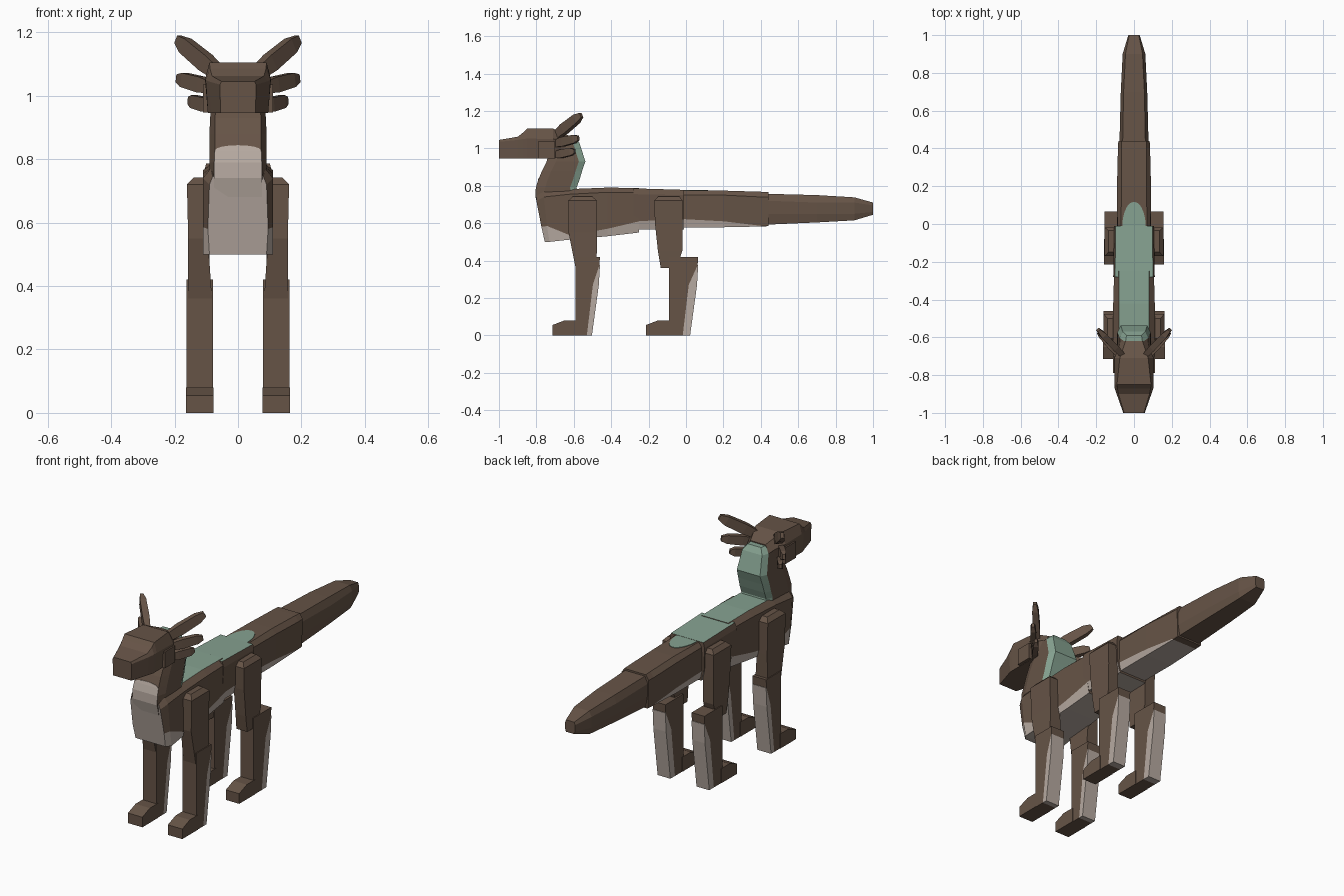
import bpy, bmesh, math
from mathutils import Vector


def material(name, rgb):
    m = bpy.data.materials.new(name)
    m.diffuse_color = (*rgb, 1)
    return m


MATS = [material("brown fur", (0.133, 0.088, 0.062)),
        material("pale cream", (0.47, 0.40, 0.355)),
        material("sage green", (0.24, 0.365, 0.285))]
BROWN, CREAM, GREEN = 0, 1, 2


def loft(name, rings, paint=lambda strip, c: BROWN, caps=(BROWN, BROWN)):
    """Skin a list of equal rings, painting each face by strip and centre."""
    bm = bmesh.new()
    vr = [[bm.verts.new(p) for p in r] for r in rings]
    n = len(rings[0])
    for a, b in zip(vr, vr[1:]):
        for i in range(n):
            k = (i + 1) % n
            f = bm.faces.new((a[i], a[k], b[k], b[i]))
            f.material_index = paint(i, f.calc_center_median())
    for r, mat in zip((vr[0], vr[-1]), caps):
        bm.faces.new(r).material_index = mat
    bmesh.ops.recalc_face_normals(bm, faces=bm.faces[:])
    me = bpy.data.meshes.new(name)
    bm.to_mesh(me)
    bm.free()
    for m in MATS:
        me.materials.append(m)
    ob = bpy.data.objects.new(name, me)
    bpy.context.collection.objects.link(ob)
    return ob


def section(y, rows):
    """Symmetric ring at y from (half width, z) rows, bottom to top."""
    return ([Vector((w, y, z)) for w, z in rows] +
            [Vector((-w, y, z)) for w, z in reversed(rows)])


def box_ring(z, y0, y1, x0, x1):
    return [Vector(p) for p in ((x0, y0, z), (x1, y0, z), (x1, y1, z), (x0, y1, z))]


def prism(name, poly, x0, x1, mat=BROWN):
    """Side-profile polygon (y, z) pushed through x."""
    return loft(name, [[Vector((x, y, z)) for y, z in poly] for x in (x0, x1)],
                lambda i, c: mat, (mat, mat))


def coat(i, c):
    # strips: 0 and 6 lower sides, 7 belly, 3 back
    if i in (0, 6, 7):
        return CREAM
    return GREEN if i == 3 and c.y > -0.62 else BROWN


# Front torso, chest end leaning forward at the top
front = [section(y, rows) for y, rows in (
    (-0.80, ((0.09, 0.50), (0.095, 0.58), (0.09, 0.72), (0.08, 0.745))),
    (-0.76, ((0.11, 0.50), (0.11, 0.585), (0.11, 0.74), (0.085, 0.772))),
    (-0.62, ((0.105, 0.512), (0.11, 0.535), (0.11, 0.755), (0.08, 0.782))),
    (-0.42, ((0.095, 0.53), (0.105, 0.57), (0.11, 0.765), (0.08, 0.79))),
    (-0.25, ((0.09, 0.55), (0.10, 0.61), (0.105, 0.765), (0.08, 0.788))))]
for p in front[0]:
    p.y += 0.045 * max(0, (0.70 - p.z) / 0.20)
for p in front[1]:
    p.y += 0.03 * max(0, (0.70 - p.z) / 0.20)
loft("front_torso", front, coat, (CREAM, BROWN))

# Rear torso
loft("rear_torso", [section(y, rows) for y, rows in (
    (-0.28, ((0.09, 0.565), (0.10, 0.61), (0.11, 0.755), (0.10, 0.786))),
    (-0.01, ((0.085, 0.567), (0.10, 0.62), (0.105, 0.75), (0.098, 0.778))))], coat)

# Tail base with pale underside, then the tapering tip
loft("tail_base", [section(y, rows) for y, rows in (
    (-0.02, ((0.08, 0.578), (0.09, 0.622), (0.088, 0.75), (0.07, 0.774))),
    (0.20, ((0.08, 0.578), (0.085, 0.61), (0.09, 0.75), (0.065, 0.774))),
    (0.40, ((0.075, 0.582), (0.078, 0.586), (0.085, 0.74), (0.065, 0.768))),
    (0.44, ((0.075, 0.584), (0.078, 0.588), (0.083, 0.74), (0.065, 0.766))))],
     lambda i, c: CREAM if i in (0, 6, 7) and c.y < 0.4 else BROWN)
loft("tail_tip", [section(y, rows) for y, rows in (
    (0.43, ((0.065, 0.592), (0.075, 0.65), (0.077, 0.72), (0.06, 0.757))),
    (0.70, ((0.058, 0.604), (0.068, 0.65), (0.07, 0.71), (0.055, 0.75))),
    (0.90, ((0.05, 0.615), (0.058, 0.65), (0.06, 0.71), (0.045, 0.738))),
    (1.00, ((0.025, 0.645), (0.03, 0.66), (0.03, 0.695), (0.025, 0.71))))])

# Rounded end of the green back stripe, lying on the tail
arc = [(0.062 * math.cos(t * math.pi / 10), 0.13 * math.sin(t * math.pi / 10) - 0.012)
       for t in range(11)]
loft("back_stripe_end", [[Vector((x, y, z)) for x, y in arc] for z in (0.771, 0.777)],
     lambda i, c: GREEN, (GREEN, GREEN))


# Neck: pale throat, green mane down the back
def neck_ring(z, yf, yb, wf, wm, wb):
    half = ((wf, yf), (wm, yf + 0.05), (wm, yb - 0.035), (wb, yb))
    return ([Vector((x, y, z)) for x, y in half] +
            [Vector((-x, y, z)) for x, y in reversed(half)])


def neck_coat(i, c):
    if i in (2, 3, 4):
        return GREEN
    return CREAM if i == 7 and c.z < 0.83 else BROWN


loft("neck", [neck_ring(*r) for r in (
    (0.68, -0.79, -0.57, 0.075, 0.085, 0.07),
    (0.74, -0.805, -0.575, 0.075, 0.088, 0.075),
    (0.79, -0.803, -0.585, 0.075, 0.09, 0.075),
    (0.83, -0.79, -0.57, 0.073, 0.09, 0.075),
    (0.88, -0.77, -0.555, 0.073, 0.09, 0.073),
    (0.93, -0.745, -0.538, 0.073, 0.088, 0.07),
    (1.03, -0.72, -0.57, 0.06, 0.075, 0.06),
    (1.06, -0.70, -0.59, 0.03, 0.045, 0.04))], neck_coat, (BROWN, GREEN))
# Rounded top of the throat patch
throat = [(0.072 * math.cos(t * math.pi / 8), 0.016 * math.sin(t * math.pi / 8))
          for t in range(9)]
loft("throat_patch", [[Vector((x, -0.787 + o + 0.4 * h, 0.828 + h)) for x, h in throat]
                      for o in (0, -0.006)], lambda i, c: CREAM, (CREAM, CREAM))

# Head and muzzle
loft("head", [section(y, rows) for y, rows in (
    (-1.00, ((0.055, 0.945), (0.057, 1.035), (0.052, 1.045))),
    (-0.90, ((0.085, 0.945), (0.092, 1.045), (0.082, 1.062))),
    (-0.87, ((0.095, 0.945), (0.102, 1.05), (0.088, 1.085))),
    (-0.85, ((0.095, 0.945), (0.104, 1.052), (0.09, 1.105))),
    (-0.71, ((0.095, 0.945), (0.104, 1.05), (0.075, 1.105))),
    (-0.62, ((0.06, 0.98), (0.07, 1.03), (0.045, 1.065))))])


def spike(name, base, tip, wide, tall):
    """Tapered four-sided ear or tuft between two points."""
    base, tip = Vector(base), Vector(tip)
    d = (tip - base).normalized()
    side = d.cross(Vector((0, 0, 1))).normalized()
    up = side.cross(d)
    rings = []
    for t, s in ((0, 0.75), (0.35, 1), (0.82, 0.9), (1, 0.5)):
        c = base.lerp(tip, t)
        rings.append([c + side * a * wide * s / 2 + up * b * tall * s / 2
                      for a, b in ((-1, -1), (1, -1), (1, 1), (-1, 1))])
    loft(name, rings)


# Paired parts
for label, s in (("right", 1), ("left", -1)):
    spike(label + "_ear", (s * 0.055, -0.70, 1.065), (s * 0.19, -0.56, 1.178), 0.035, 0.055)
    spike(label + "_upper_tuft", (s * 0.08, -0.70, 1.025), (s * 0.19, -0.575, 1.055), 0.03, 0.05)
    spike(label + "_lower_tuft", (s * 0.075, -0.70, 0.965), (s * 0.153, -0.595, 0.985), 0.03, 0.045)
    prism(label + "_cheek", [(-0.79, 0.947), (-0.70, 0.947), (-0.70, 1.036), (-0.79, 1.036)],
          s * 0.07, s * 0.111)

    # Front leg
    loft(label + "_front_thigh", [box_ring(z, y0, y1, s * x0, s * x1) for z, y0, y1, x0, x1 in (
        (0.36, -0.59, -0.478, 0.082, 0.158), (0.55, -0.628, -0.476, 0.095, 0.157),
        (0.72, -0.63, -0.476, 0.10, 0.161), (0.742, -0.605, -0.50, 0.10, 0.14))])
    # Hind leg
    loft(label + "_hind_thigh", [box_ring(z, y0, y1, s * x0, s * x1) for z, y0, y1, x0, x1 in (
        (0.36, -0.135, -0.05, 0.085, 0.15), (0.45, -0.15, -0.02, 0.09, 0.152),
        (0.60, -0.166, -0.018, 0.09, 0.153),
        (0.72, -0.17, -0.018, 0.09, 0.155), (0.742, -0.148, -0.035, 0.09, 0.135))])
    # Shins with pale backs, and feet
    for part, y, h, x1 in (("front", 0, 0.0, 0.162), ("hind", 0.5, 0.025, 0.156)):
        x0, x1 = s * 0.079, s * x1
        prism(f"{label}_{part}_shin",
              [(y - 0.59, 0), (y - 0.53 + h / 2, 0), (y - 0.498 + h / 2, 0.27),
               (y - 0.463 + h, 0.375), (y - 0.46 + h, 0.42), (y - 0.59, 0.42)], x0, x1)
        prism(f"{label}_{part}_shin_back",
              [(y - 0.53 + h / 2, 0), (y - 0.503 + h, 0), (y - 0.466 + h, 0.27),
               (y - 0.46 + h, 0.375), (y - 0.463 + h, 0.375), (y - 0.498 + h / 2, 0.27)],
              x0, x1, CREAM)
        prism(f"{label}_{part}_foot",
              [(y - 0.715, 0), (y - 0.58, 0), (y - 0.58, 0.08), (y - 0.65, 0.08),
               (y - 0.715, 0.055)], s * 0.077, x1 + s * 0.002)
